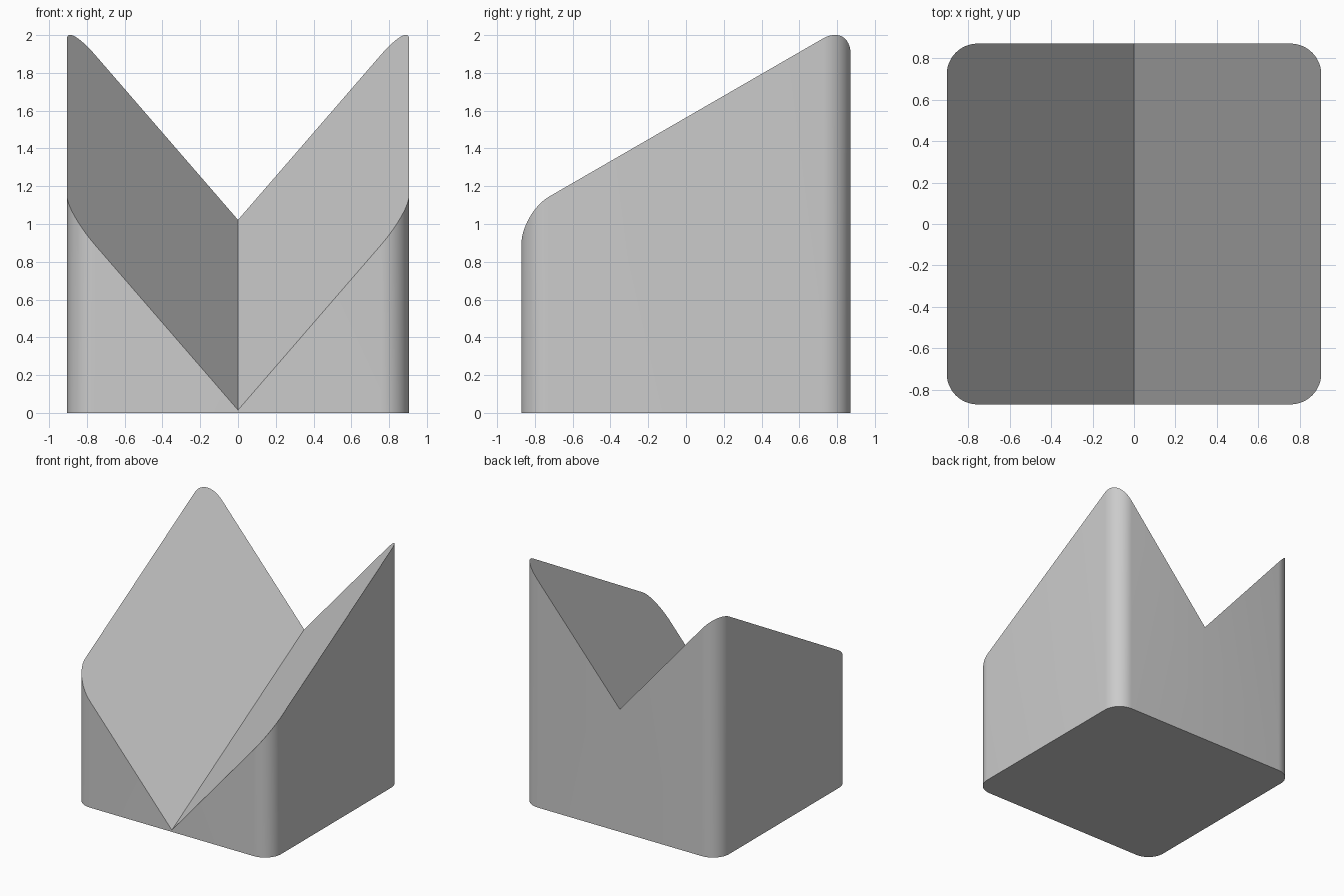
import bpy
import bmesh
from math import radians, sqrt

WIDTH, DEPTH, HEIGHT = 1.81, 1.744, 2.0
CORNER = 0.149
SIDE_SLOPE, BACK_SLOPE = 2 / sqrt(3), 1 / sqrt(3)
LOWEST = 0.015

default = bpy.data.objects.get("Cube")
if default:
    bpy.data.objects.remove(default, do_unlink=True)

grey = bpy.data.materials.new("light_grey")
grey.use_nodes = True
colour = (0.6, 0.6, 0.6, 1)
grey.diffuse_color = colour
grey.node_tree.nodes["Principled BSDF"].inputs["Base Color"].default_value = colour

# Block with rounded upright corners
bm = bmesh.new()
bmesh.ops.create_cube(bm, size=1)
for v in bm.verts:
    v.co.x *= WIDTH
    v.co.y *= DEPTH
    v.co.z = (v.co.z + 0.5) * HEIGHT
upright = [e for e in bm.edges if abs(e.verts[0].co.z - e.verts[1].co.z) > 1]
bmesh.ops.bevel(bm, geom=upright, offset=CORNER, offset_type='OFFSET',
                segments=12, profile=0.5, affect='EDGES')

# Valley line down the middle
bmesh.ops.bisect_plane(bm, geom=bm.verts[:] + bm.edges[:] + bm.faces[:],
                       plane_co=(0, 0, 0), plane_no=(1, 0, 0))

# Top sloped into two planes, rising to the sides and to the back
for v in bm.verts:
    if v.co.z > HEIGHT / 2:
        v.co.z = (LOWEST + SIDE_SLOPE * abs(v.co.x)
                  + BACK_SLOPE * (v.co.y + DEPTH / 2))
bmesh.ops.recalc_face_normals(bm, faces=bm.faces[:])

mesh = bpy.data.meshes.new("v_block")
bm.to_mesh(mesh)
bm.free()
mesh.materials.append(grey)
block = bpy.data.objects.new("v_block", mesh)
bpy.context.collection.objects.link(block)

# Smooth corners, sharp rims
bpy.ops.object.select_all(action='DESELECT')
block.select_set(True)
bpy.context.view_layer.objects.active = block
bpy.ops.object.shade_smooth_by_angle(angle=radians(25))
